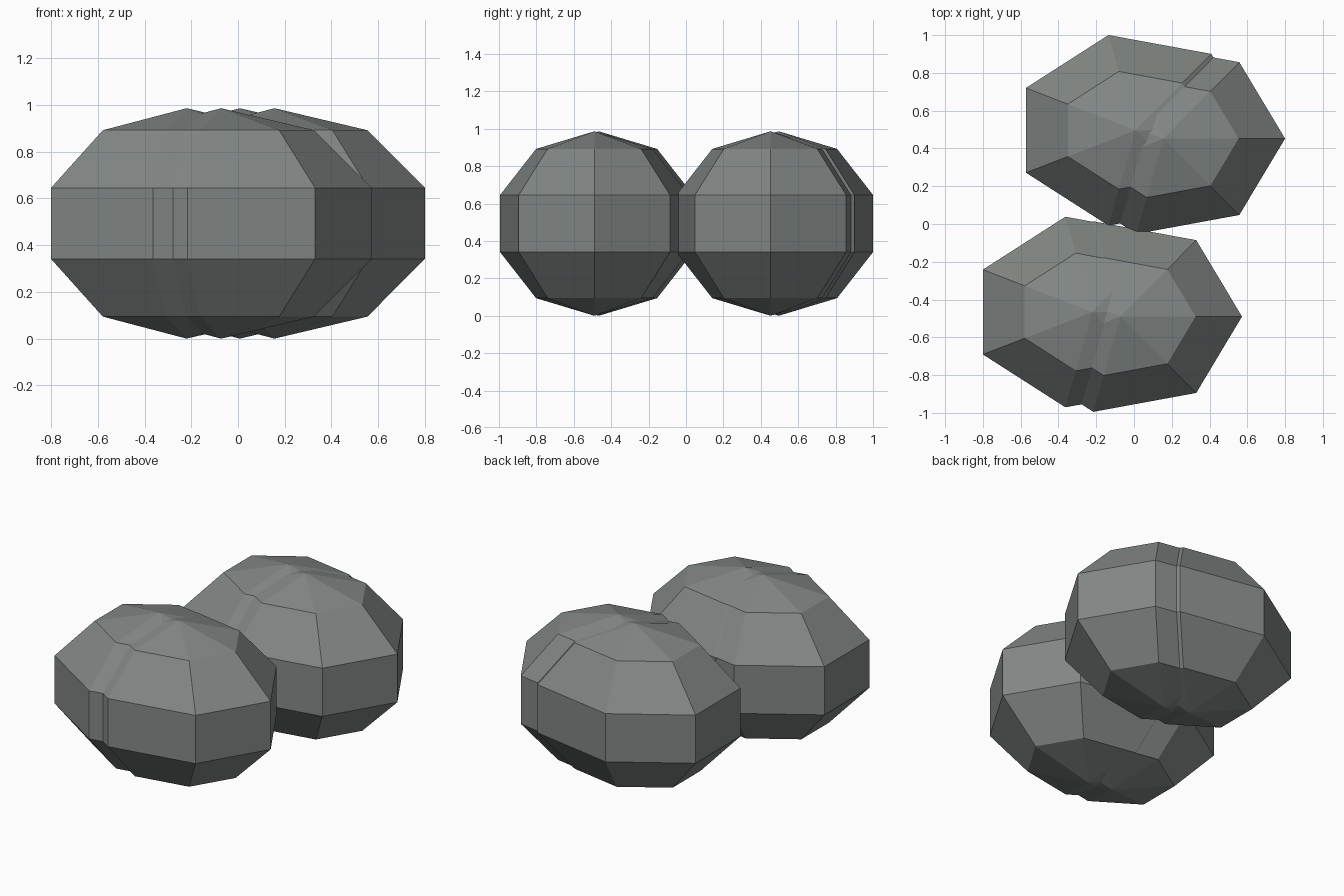
import bpy, bmesh, math
from mathutils import Matrix

if "Cube" in bpy.data.objects:
    bpy.data.objects.remove(bpy.data.objects["Cube"])

# Every boulder lobe is the same stretched 7-sided, 5-ring low-poly sphere
RADII = (0.677, 0.544, 0.493)

# Dark grey stone
stone = bpy.data.materials.new("dark_stone")
stone.diffuse_color = (0.225, 0.245, 0.235, 1)
stone.use_nodes = True
stone.node_tree.nodes["Principled BSDF"].inputs["Base Color"].default_value = stone.diffuse_color


def lobe(name, x, y):
    bm = bmesh.new()
    bmesh.ops.create_uvsphere(bm, u_segments=7, v_segments=5, radius=1)
    # turn the sphere so one corner points along +x
    v = next(v for v in bm.verts if math.hypot(v.co.x, v.co.y) > 0.3)
    turn = Matrix.Rotation(-math.atan2(v.co.y, v.co.x), 4, 'Z')
    place = Matrix.Translation((x, y, RADII[2]))
    bm.transform(place @ Matrix.Diagonal((*RADII, 1)) @ turn)
    mesh = bpy.data.meshes.new(name)
    bm.to_mesh(mesh)
    bm.free()
    mesh.materials.append(stone)
    obj = bpy.data.objects.new(name, mesh)
    bpy.context.collection.objects.link(obj)


# Back boulder: two overlapping lobes
lobe("back_boulder_right_lobe", 0.156, 0.452)
lobe("back_boulder_left_lobe", 0.008, 0.496)

# Front boulder: two overlapping lobes
lobe("front_boulder_left_lobe", -0.220, -0.466)
lobe("front_boulder_right_lobe", -0.072, -0.490)
